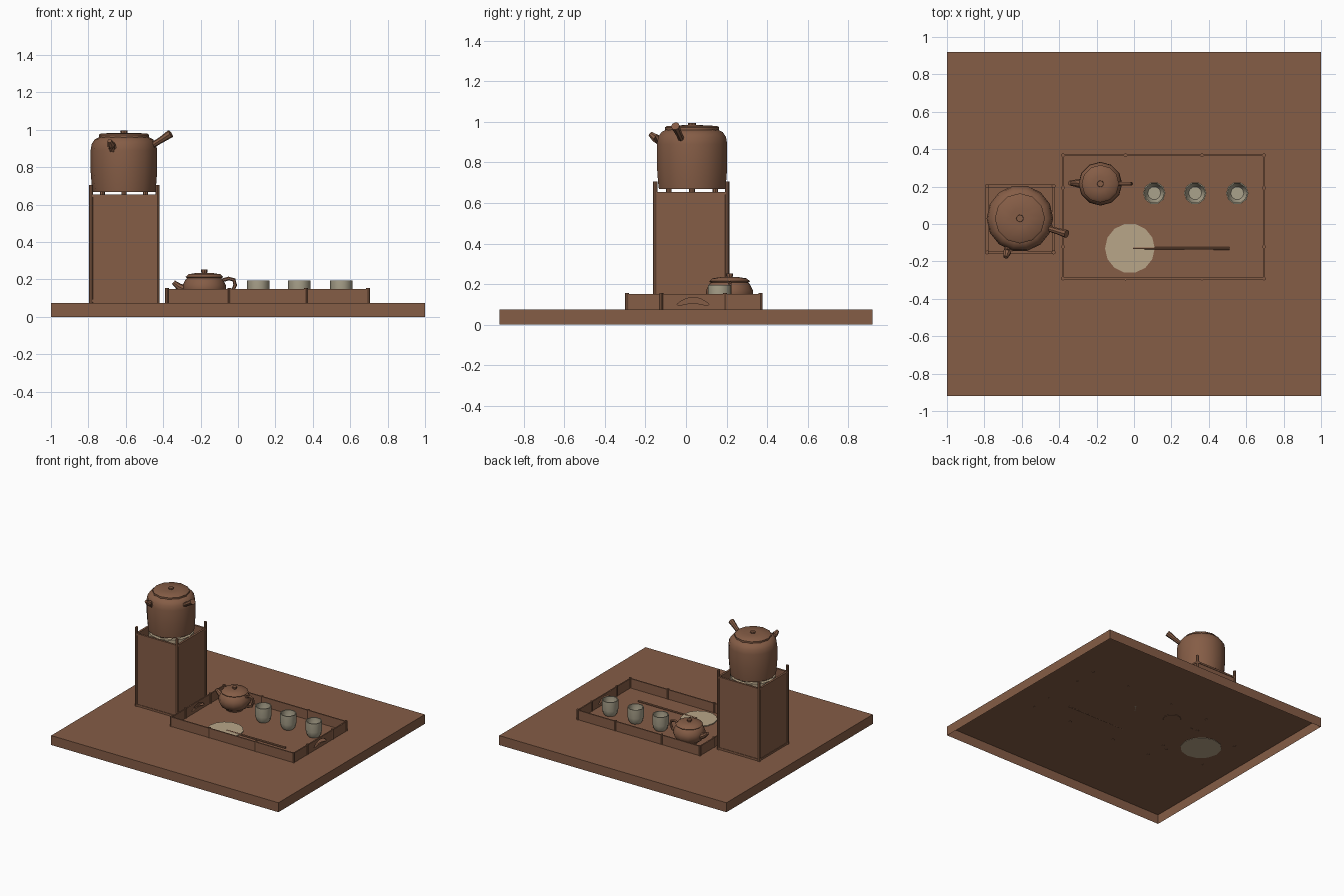
import bpy, bmesh, math
from mathutils import Vector

if "Cube" in bpy.data.objects:
    bpy.data.objects.remove(bpy.data.objects["Cube"])


def material(name, rgb):
    m = bpy.data.materials.new(name)
    m.diffuse_color = (*rgb, 1)
    m.use_nodes = True
    m.node_tree.nodes["Principled BSDF"].inputs["Base Color"].default_value = m.diffuse_color
    return m


WOOD = material("brown_clay_wood", (0.235, 0.109, 0.061))
PALE = material("pale_straw", (0.48, 0.38, 0.25))
GLAZE = material("grey_glaze", (0.40, 0.36, 0.26))
TOP = 0.075   # board surface
SINK = 0.072  # parts sit slightly into the board


def finish(name, bm, mat, smooth=None):
    bmesh.ops.recalc_face_normals(bm, faces=bm.faces)
    me = bpy.data.meshes.new(name)
    bm.to_mesh(me)
    bm.free()
    ob = bpy.data.objects.new(name, me)
    bpy.context.collection.objects.link(ob)
    me.materials.append(mat)
    if smooth:
        bpy.ops.object.select_all(action='DESELECT')
        ob.select_set(True)
        bpy.context.view_layer.objects.active = ob
        bpy.ops.object.shade_smooth_by_angle(angle=math.radians(smooth))
    return ob


def box(name, lo, hi, mat=WOOD):
    bm = bmesh.new()
    bmesh.ops.create_cube(bm, size=1)
    for v in bm.verts:
        v.co = Vector([lo[i] + (v.co[i] + 0.5) * (hi[i] - lo[i]) for i in range(3)])
    return finish(name, bm, mat)


def lathe(name, x, y, profile, sides, mat):
    """Turn (radius, z) points round a vertical axis; ends are capped."""
    bm = bmesh.new()
    rings = []
    for r, z in profile:
        rings.append([bm.verts.new((x + r * math.cos(2 * math.pi * i / sides),
                                    y + r * math.sin(2 * math.pi * i / sides), z))
                      for i in range(sides)])
    for a, b in zip(rings, rings[1:]):
        for i in range(sides):
            j = (i + 1) % sides
            bm.faces.new((a[i], a[j], b[j], b[i]))
    bm.faces.new(rings[0])
    bm.faces.new(rings[-1])
    return finish(name, bm, mat, 40)


def tube(name, points, radii, sides=8, mat=WOOD):
    """Sweep a round section along a path."""
    pts = [Vector(p) for p in points]
    bm = bmesh.new()
    rings = []
    for k, p in enumerate(pts):
        d = (pts[min(k + 1, len(pts) - 1)] - pts[max(k - 1, 0)]).normalized()
        ref = Vector((0, 1, 0)) if abs(d.y) < 0.8 else Vector((1, 0, 0))
        u = d.cross(ref).normalized()
        w = d.cross(u)
        rings.append([bm.verts.new(p + radii[k] * (u * math.cos(2 * math.pi * i / sides)
                                                   + w * math.sin(2 * math.pi * i / sides)))
                      for i in range(sides)])
    for a, b in zip(rings, rings[1:]):
        for i in range(sides):
            j = (i + 1) % sides
            bm.faces.new((a[i], a[j], b[j], b[i]))
    bm.faces.new(rings[0])
    bm.faces.new(rings[-1])
    return finish(name, bm, mat, 40)


# Base board: a slab open underneath
board = box("base_board", (-1, -0.92, 0), (1, 0.92, TOP))
bm = bmesh.new()
bm.from_mesh(board.data)
bmesh.ops.delete(bm, geom=[f for f in bm.faces if f.normal.z < -0.9], context='FACES')
bm.to_mesh(board.data)
bm.free()

# Tray walls
X0, X1, Y0, Y1, T = -0.38, 0.695, -0.292, 0.368, 0.005
for n, y in (("front", Y0), ("back", Y1)):
    box("tray_wall_" + n, (X0, y - T, TOP), (X1, y + T, 0.15))
ends = [box("tray_wall_" + n, (x - T, Y0, TOP), (x + T, Y1, 0.15))
        for n, x in (("left", X0), ("right", X1))]

# Curved grip holes in both tray ends
bm = bmesh.new()
outline = []
for k in range(9):
    t = k / 4 - 1
    outline.append((0.035 + 0.08 * t, 0.134 - 0.034 * t * t))
for k in range(7):
    t = 0.85 - 1.7 * k / 6
    outline.append((0.035 + 0.08 * t, 0.105 - 0.016 * t * t))
f = bm.faces.new([bm.verts.new((-0.6, y, z)) for y, z in outline])
g = bmesh.ops.extrude_face_region(bm, geom=[f])
bmesh.ops.translate(bm, vec=(1.6, 0, 0),
                    verts=[v for v in g["geom"] if isinstance(v, bmesh.types.BMVert)])
cutter = finish("grip_cutter", bm, WOOD)
cutter.hide_render = True
cutter.hide_viewport = True
for e in ends:
    mod = e.modifiers.new("grip", 'BOOLEAN')
    mod.object = cutter
    mod.operation = 'DIFFERENCE'
    mod.solver = 'EXACT'

# Tray posts
spots = [(x, y) for y in (Y0, Y1) for x in (X0, -0.045, 0.363, X1)]
spots += [(x, y) for x in (X0, X1) for y in (-0.122, 0.193)]
for i, (x, y) in enumerate(spots):
    lathe(f"tray_post_{i}", x, y, [(0.01, SINK), (0.01, 0.155)], 8, WOOD)

# Stove stand: posts, panels and rails
SX0, SX1, SY0, SY1 = -0.785, -0.43, -0.152, 0.203
for x in (SX0, SX1):
    for y in (SY0, SY1):
        lathe("stand_post", x, y, [(0.011, SINK), (0.011, 0.705)], 8, WOOD)
for y in (SY0, SY1):
    box("stand_panel", (SX0, y - 0.004, TOP), (SX1, y + 0.004, 0.65))
    for z in (0.08, 0.642):
        box("stand_rail", (SX0, y - 0.008, z), (SX1, y + 0.008, z + 0.013))
for x in (SX0, SX1):
    box("stand_panel", (x - 0.004, SY0, TOP), (x + 0.004, SY1, 0.65))
    for z in (0.08, 0.642):
        box("stand_rail", (x - 0.008, SY0, z), (x + 0.008, SY1, z + 0.013))

# Pale stove inside the stand, with pegs that hold the kettle
KX, KY = -0.61, 0.03
lathe("stove_body", KX, KY, [(0.15, SINK), (0.165, 0.4), (0.165, 0.65),
                             (0.14, 0.65), (0.12, 0.58)], 12, PALE)
for a in range(4):
    c, s = math.cos(a * math.pi / 2), math.sin(a * math.pi / 2)
    lathe("stove_peg", KX + 0.115 * c, KY + 0.115 * s, [(0.014, 0.58), (0.014, 0.674)], 8, WOOD)

# Kettle
lathe("kettle_body", KX, KY, [(0.168, 0.668), (0.172, 0.70), (0.178, 0.78), (0.178, 0.89),
                              (0.172, 0.925), (0.155, 0.95), (0.13, 0.962)], 14, WOOD)
lathe("kettle_lid", KX, KY, [(0.134, 0.955), (0.134, 0.973), (0.125, 0.98), (0.05, 0.984)], 12, WOOD)
lathe("kettle_knob", KX, KY, [(0.016, 0.98), (0.02, 0.988), (0.019, 0.996)], 8, WOOD)
tube("kettle_handle", [(-0.47, -0.02, 0.91), (-0.41, -0.038, 0.947), (-0.36, -0.053, 0.98)],
     [0.015, 0.017, 0.022])
tube("kettle_spout", [(-0.665, -0.115, 0.90), (-0.678, -0.15, 0.92), (-0.686, -0.177, 0.942)],
     [0.032, 0.022, 0.012])

# Teapot
PX, PY = -0.18, 0.215
lathe("teapot_body", PX, PY, [(0.065, SINK), (0.07, 0.085), (0.1, 0.105), (0.117, 0.14),
                              (0.115, 0.17), (0.1, 0.2), (0.085, 0.212)], 12, WOOD)
lathe("teapot_lid", PX, PY, [(0.095, 0.208), (0.1, 0.214), (0.085, 0.228), (0.04, 0.235)], 12, WOOD)
lathe("teapot_knob", PX, PY, [(0.012, 0.23), (0.018, 0.242), (0.017, 0.252)], 8, WOOD)
tube("teapot_spout", [(-0.27, PY, 0.14), (-0.315, PY + 0.003, 0.16), (-0.345, PY + 0.004, 0.185)],
     [0.028, 0.019, 0.012])
tube("teapot_handle", [(-0.085, PY, 0.195), (-0.05, PY, 0.205), (-0.022, PY, 0.198),
                       (-0.015, PY, 0.17), (-0.03, PY, 0.135), (-0.08, PY, 0.115)],
     [0.01] * 6, 6)

# Three hollow cups
for i, x in enumerate((0.108, 0.327, 0.552)):
    lathe(f"cup_{i}", x, 0.165, [(0.042, TOP), (0.053, 0.09), (0.06, 0.125), (0.06, 0.195),
                                 (0.053, 0.195), (0.052, 0.12), (0.035, 0.09)], 10, GLAZE)

# Round fan lying on the tray, with its handle
lathe("fan_leaf", -0.022, -0.13, [(0.133, 0.076), (0.133, 0.083)], 14, PALE)
tube("fan_handle", [(-0.005, -0.13, 0.08), (0.51, -0.13, 0.08)], [0.006, 0.008])
